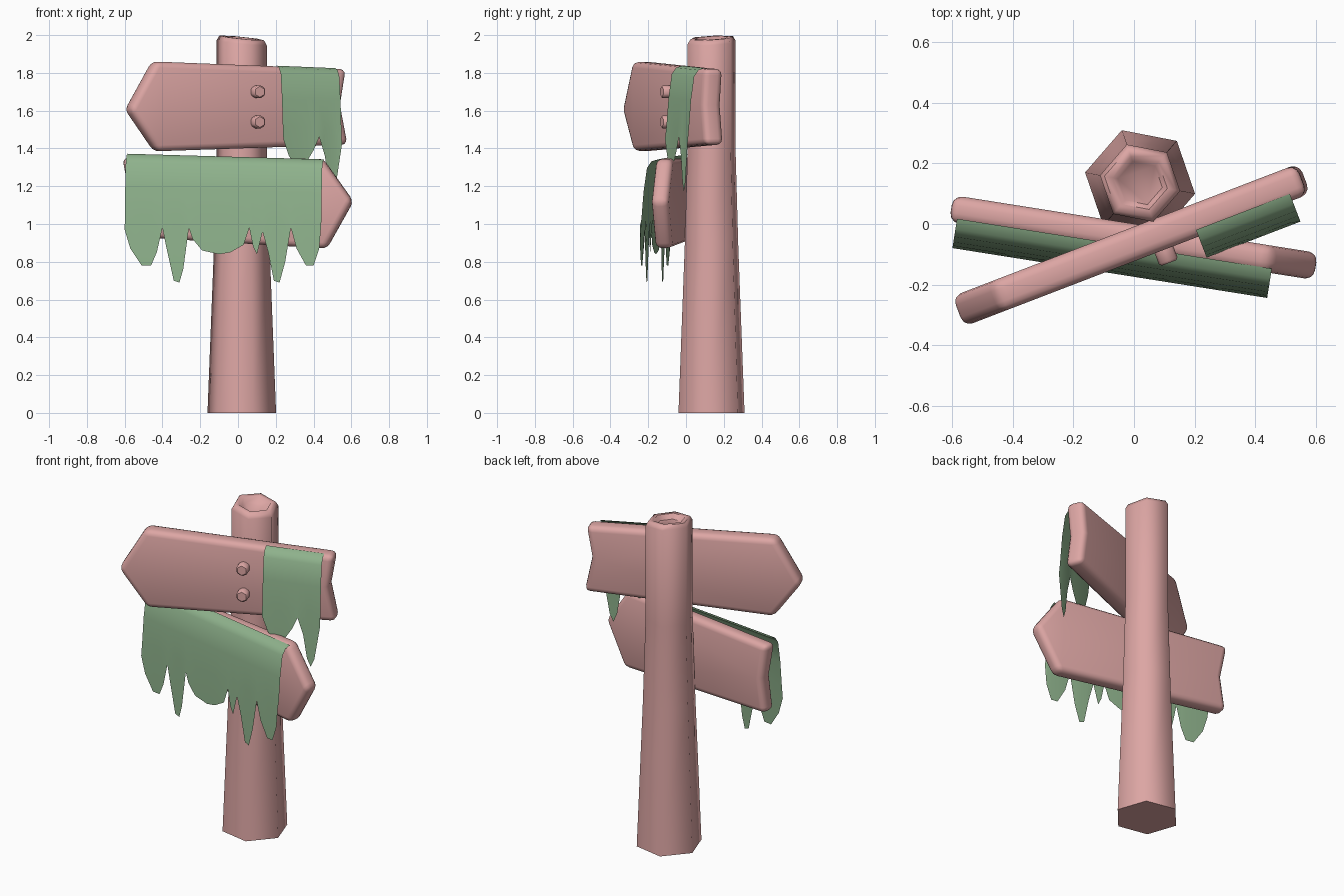
import bpy
import bmesh
from math import radians, sin, cos, pi
from mathutils import Vector

if "Cube" in bpy.data.objects:
    bpy.data.objects.remove(bpy.data.objects["Cube"])


def make_material(name, color):
    mat = bpy.data.materials.new(name)
    mat.use_nodes = True
    mat.diffuse_color = color
    mat.node_tree.nodes["Principled BSDF"].inputs["Base Color"].default_value = color
    return mat


wood = make_material("rosy wood", (0.72, 0.38, 0.37, 1))
moss = make_material("moss green", (0.27, 0.44, 0.26, 1))


def add_object(name, bm, mat, angle, bevel=0, segments=2, fix_normals=True):
    if fix_normals:
        bmesh.ops.recalc_face_normals(bm, faces=bm.faces[:])
    mesh = bpy.data.meshes.new(name)
    bm.to_mesh(mesh)
    bm.free()
    mesh.materials.append(mat)
    obj = bpy.data.objects.new(name, mesh)
    bpy.context.collection.objects.link(obj)
    bpy.ops.object.select_all(action="DESELECT")
    obj.select_set(True)
    bpy.context.view_layer.objects.active = obj
    if bevel:
        mod = obj.modifiers.new("soft edges", "BEVEL")
        mod.width = bevel
        mod.segments = segments
        mod.limit_method = "ANGLE"
        bpy.ops.object.modifier_apply(modifier=mod.name)
    bpy.ops.object.shade_smooth_by_angle(angle=radians(angle))
    return obj


def place(obj, y, turn):
    obj.location.y = y
    obj.rotation_euler.z = turn


# Post: six-sided, flared at the foot, with a slanted hollowed top
def build_post():
    bm = bmesh.new()
    profile = [(.185, 0), (.15, .88), (.135, 1.38), (.135, 1.96),
               (.12, 1.985), (.092, 1.985), (.075, 1.955)]
    rings = []
    for r, z in profile:
        ring = []
        for k in range(6):
            a = radians(109) + k * pi / 3
            x, y = r * cos(a), r * sin(a)
            slant = .05 * y - .1 * x if z > 1.9 else 0
            ring.append(bm.verts.new((x, y, z + slant)))
        rings.append(ring)
    for low, high in zip(rings, rings[1:]):
        for k in range(6):
            n = (k + 1) % 6
            bm.faces.new((low[k], low[n], high[n], high[k]))
    bm.faces.new(rings[0][::-1])
    bm.faces.new(rings[-1])
    post = add_object("post", bm, wood, 65)
    post.location = (.02, .135, 0)


# Arrow boards: an outline in the local x-z plane, given thickness and soft edges
def build_board(name, outline, thickness, y, turn):
    bm = bmesh.new()
    verts = [bm.verts.new((x / cos(turn), -thickness / 2, z)) for x, z in outline]
    face = bm.faces.new(verts)
    grown = bmesh.ops.extrude_face_region(bm, geom=[face])
    moved = [v for v in grown["geom"] if isinstance(v, bmesh.types.BMVert)]
    bmesh.ops.translate(bm, verts=moved, vec=Vector((0, thickness, 0)))
    place(add_object(name, bm, wood, 50, .032, 3), y, turn)


# Moss: a sheet draped over a board's front edge, ending in ragged drips
def build_moss(name, drips, tops, y, turn):
    bm = bmesh.new()
    drape = [(.03, 0), (.065, .01), (.09, .045), (.108, .17), (.12, .32)]
    hang = .128
    shift = sin(turn) * hang
    us = [(x / 100 - shift) / cos(turn) for x, z in drips]
    columns = []
    for u, (x, z) in zip(us, drips):
        t = (u - us[0]) / (us[-1] - us[0])
        top = tops[0] + (tops[1] - tops[0]) * t
        column = [bm.verts.new((u, -off, top - drop)) for off, drop in drape]
        column.append(bm.verts.new((u, -hang, z / 100)))
        columns.append(column)
    for a, b in zip(columns, columns[1:]):
        for i in range(len(drape)):
            bm.faces.new((a[i], a[i + 1], b[i + 1], b[i]))
    place(add_object(name, bm, moss, 80, fix_normals=False), y, turn)


# Bolts: hexagonal heads on the front of the upper board
def build_bolt(name, x, z, y, turn):
    bm = bmesh.new()
    bmesh.ops.create_cone(bm, cap_ends=True, segments=6, radius1=.038,
                          radius2=.038, depth=.09)
    bolt = add_object(name, bm, wood, 40, .008, 1)
    bolt.rotation_euler = (pi / 2, 0, turn)
    out = .055
    bolt.location = (x + sin(turn) * out, y + x * sin(turn) / cos(turn)
                     - cos(turn) * out, z)


upper_y, upper_turn = -.066, radians(21)
lower_y, lower_turn = -.045, radians(-9)

build_post()

build_board("upper_board",
            [(-.59, 1.605), (-.44, 1.385), (.57, 1.42), (.53, 1.63),
             (.56, 1.82), (-.45, 1.86)], .107, upper_y, upper_turn)
build_board("lower_board",
            [(.61, 1.12), (.45, 1.345), (-.61, 1.35), (-.57, 1.14),
             (-.6, .935), (.47, .87)], .09, lower_y, lower_turn)

for label, height in (("upper", 1.7), ("lower", 1.54)):
    build_bolt(label + "_bolt", .08, height, upper_y, upper_turn)

build_moss("upper_moss",
           [(24, 145), (27, 136), (31, 130), (34, 129), (37, 134), (40, 139),
            (43, 146), (46, 136), (48, 122), (50, 117), (52, 122), (55, 142)],
           (1.838, 1.825), upper_y, upper_turn)
build_moss("lower_moss",
           [(-60, 97), (-57, 87), (-51, 78), (-46, 78), (-43, 85), (-40, 98),
            (-38, 88), (-34, 70), (-31, 69), (-29, 76), (-26, 98), (-24, 92),
            (-19, 86), (-10, 84), (-4, 85), (3, 89), (6, 98), (8, 88),
            (10, 84), (13, 96), (16, 85), (19, 70), (22, 69), (25, 80),
            (28, 98), (31, 87), (36, 78), (40, 78), (43, 87), (44, 99)],
           (1.372, 1.342), lower_y, lower_turn)
